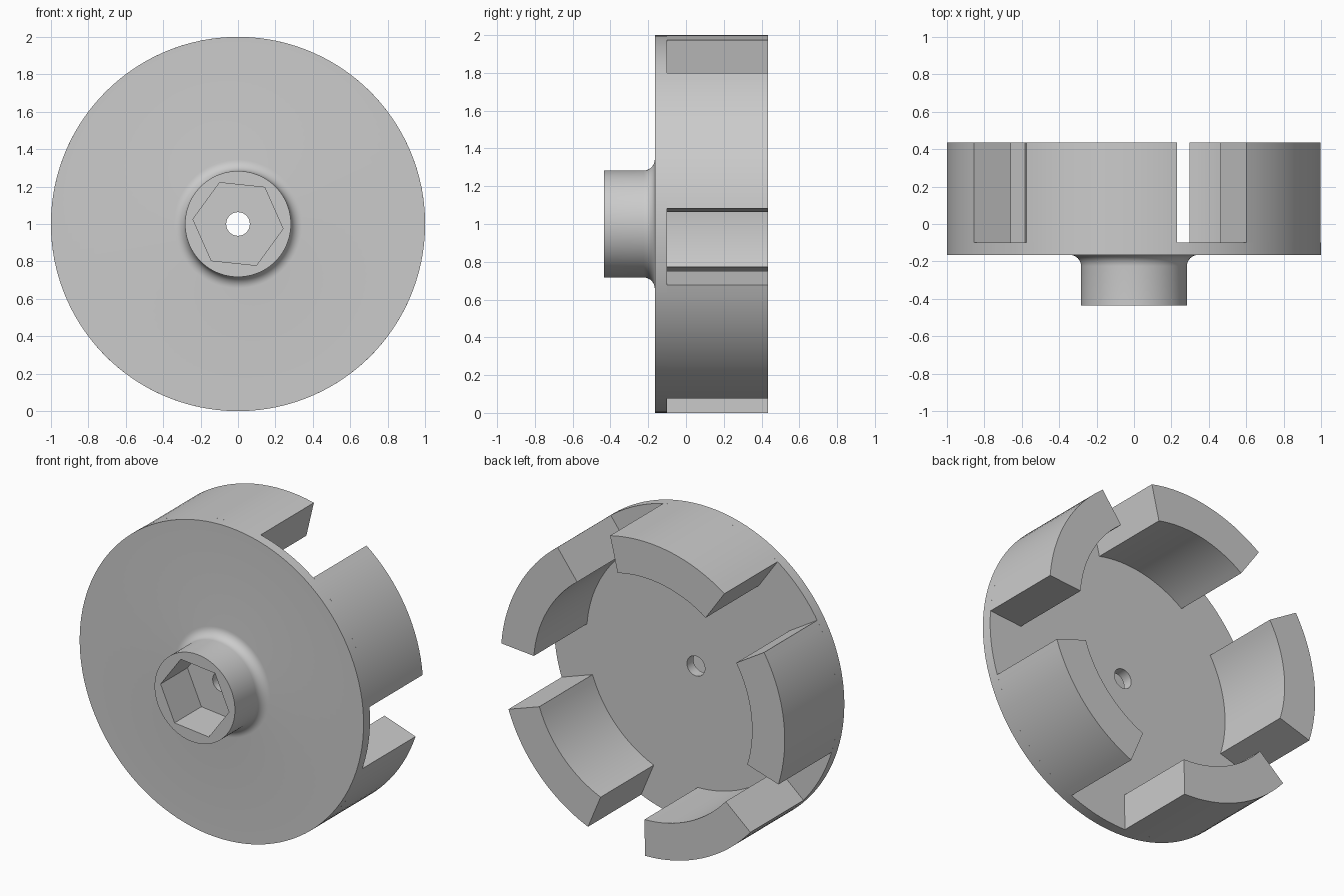
import bpy
import bmesh
from math import sin, cos, pi, radians

if "Cube" in bpy.data.objects:
    bpy.data.objects.remove(bpy.data.objects["Cube"], do_unlink=True)

# Main dimensions
AXIS_Z = 1.0
FRONT, DISC_FRONT, DISC_BACK, BACK = -0.435, -0.165, -0.10, 0.435
DISC_R, HUB_R, BORE_R, HEX_R, CLAW_R = 1.0, 0.283, 0.063, 0.242, 0.77
FILLET = 0.06
SEGMENTS = 120
HEX_TURN = radians(-6)

grey = bpy.data.materials.new("plain grey")
grey.use_nodes = True
colour = (0.6, 0.6, 0.6, 1.0)
grey.diffuse_color = colour
grey.node_tree.nodes["Principled BSDF"].inputs["Base Color"].default_value = colour


def polar(radius, angle, y):
    return (radius * cos(angle), y, AXIS_Z + radius * sin(angle))


def finish(bm, name):
    bmesh.ops.recalc_face_normals(bm, faces=bm.faces)
    mesh = bpy.data.meshes.new(name)
    bm.to_mesh(mesh)
    bm.free()
    mesh.materials.append(grey)
    obj = bpy.data.objects.new(name, mesh)
    bpy.context.collection.objects.link(obj)
    bpy.ops.object.select_all(action="DESELECT")
    obj.select_set(True)
    bpy.context.view_layer.objects.active = obj
    bpy.ops.object.shade_smooth_by_angle(angle=radians(30))
    return obj


def bridge_rings(bm, rings, closed):
    """Join successive vertex rings with quads, wrapping round if closed."""
    count = len(rings[0])
    for i, ring in enumerate(rings):
        following = rings[(i + 1) % len(rings)]
        for k in range(count if closed else count - 1):
            n = (k + 1) % count
            bm.faces.new((ring[k], ring[n], following[n], following[k]))


def hex_radius(turn):
    """Distance from the centre to a hexagon's edge."""
    return HEX_R * cos(pi / 6) / cos(turn % (pi / 3) - pi / 6)


# Disc with a filleted hub, hexagonal socket and through bore
def build_disc():
    profile = [(BORE_R, DISC_BACK), (DISC_R, DISC_BACK), (DISC_R, DISC_FRONT)]
    for i in range(9):
        a = pi / 2 * i / 8
        profile.append((HUB_R + FILLET * (1 - sin(a)),
                        DISC_FRONT - FILLET * (1 - cos(a))))
    profile += [(HUB_R, FRONT), ("hex", FRONT), ("hex", DISC_FRONT),
                (BORE_R, DISC_FRONT)]
    bm = bmesh.new()
    rings = []
    for radius, y in profile:
        ring = []
        for k in range(SEGMENTS):
            turn = 2 * pi * k / SEGMENTS
            # Tiny offset keeps the corner samples in one sector
            r = hex_radius(turn + 1e-7) if radius == "hex" else radius
            ring.append(bm.verts.new(polar(r, turn + HEX_TURN, y)))
        rings.append(ring)
    bridge_rings(bm, rings, True)
    return finish(bm, "hub_disc")


# One curved claw with radial sides
def build_claw(name, centre, half_width, steps=16):
    bm = bmesh.new()
    corners = [(CLAW_R, DISC_BACK), (DISC_R, DISC_BACK),
               (DISC_R, BACK), (CLAW_R, BACK)]
    rings = []
    for radius, y in corners:
        rings.append([bm.verts.new(polar(
            radius, centre + half_width * (2 * k / steps - 1), y))
            for k in range(steps + 1)])
    bridge_rings(bm, rings, False)
    for end in (0, -1):
        bm.faces.new([ring[end] for ring in rings])
    return finish(bm, name)


build_disc()
for i in range(5):
    build_claw(f"claw_{i + 1}", radians(100.9 + 72 * i), radians(24.2))
